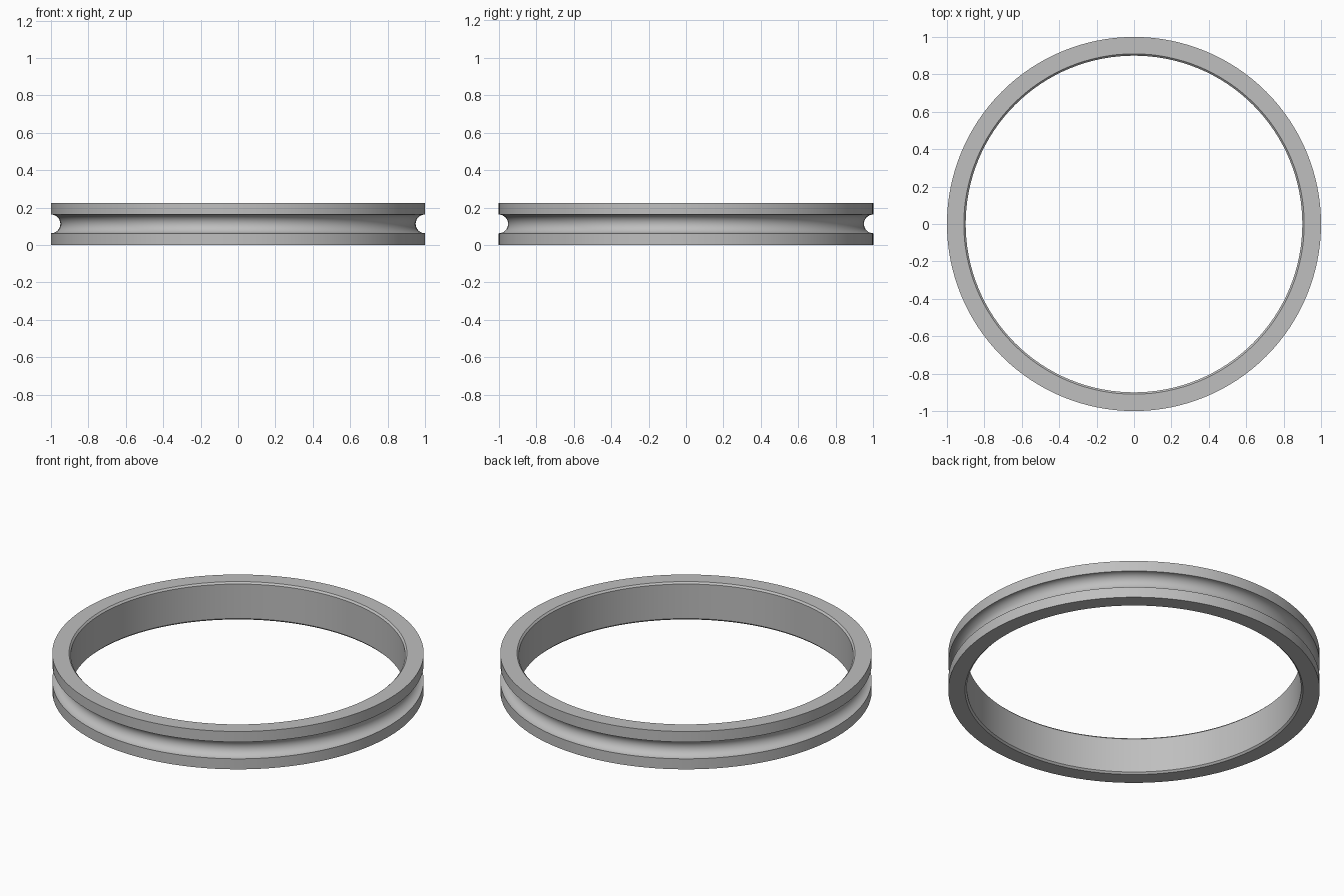
import bpy
import bmesh
from math import cos, sin, pi, radians

cube = bpy.data.objects.get("Cube")
if cube:
    bpy.data.objects.remove(cube, do_unlink=True)

HEIGHT = 0.225
OUTER, BORE, CHAMFER = 1.0, 0.9, 0.01
GROOVE = 0.05
SEGMENTS, ARC_STEPS = 128, 16

# Plain grey metal
grey = bpy.data.materials.new("grey metal")
grey.use_nodes = True
color = (0.52, 0.52, 0.52, 1)
grey.diffuse_color = color
grey.node_tree.nodes["Principled BSDF"].inputs["Base Color"].default_value = color

# Ring section: chamfered bore, flat rims, half-round groove outside
profile = [(BORE, HEIGHT - CHAMFER), (BORE, CHAMFER), (BORE + CHAMFER, 0), (OUTER, 0)]
for i in range(ARC_STEPS + 1):
    a = pi * i / ARC_STEPS
    profile.append((OUTER - GROOVE * sin(a), HEIGHT / 2 - GROOVE * cos(a)))
profile += [(OUTER, HEIGHT), (BORE + CHAMFER, HEIGHT)]

# Revolve the section around the vertical axis
bm = bmesh.new()
verts = [bm.verts.new((r, 0, z)) for r, z in profile]
edges = [bm.edges.new((v, verts[i - 1])) for i, v in enumerate(verts)]
bmesh.ops.spin(bm, geom=verts + edges, cent=(0, 0, 0), axis=(0, 0, 1),
               angle=2 * pi, steps=SEGMENTS, use_merge=True)
bmesh.ops.remove_doubles(bm, verts=bm.verts, dist=0.0001)
bmesh.ops.recalc_face_normals(bm, faces=bm.faces)
mesh = bpy.data.meshes.new("grooved_ring")
bm.to_mesh(mesh)
bm.free()

ring = bpy.data.objects.new("grooved_ring", mesh)
bpy.context.collection.objects.link(ring)
mesh.materials.append(grey)
bpy.context.view_layer.objects.active = ring
ring.select_set(True)
bpy.ops.object.shade_smooth_by_angle(angle=radians(30))
